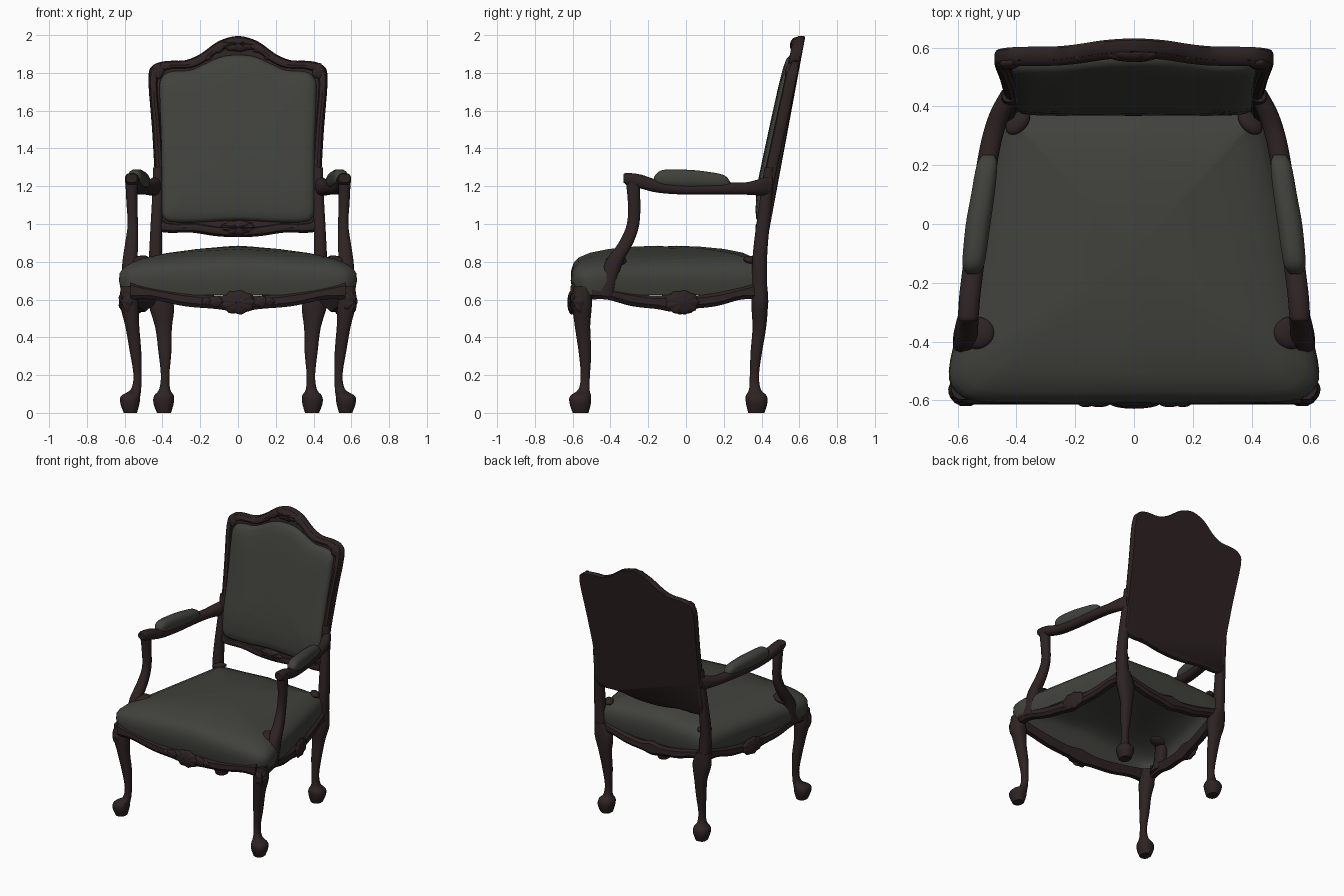
import bpy, bmesh, math
from mathutils import Vector, Matrix

if "Cube" in bpy.data.objects:
    bpy.data.objects.remove(bpy.data.objects["Cube"])


def material(name, rgb):
    m = bpy.data.materials.new(name)
    m.use_nodes = True
    m.diffuse_color = (*rgb, 1)
    m.node_tree.nodes["Principled BSDF"].inputs["Base Color"].default_value = (*rgb, 1)
    return m


WOOD = material("dark wood", (0.027, 0.0165, 0.0165))
FABRIC = material("grey green fabric", (0.052, 0.054, 0.045))
parts = []


def finish(name, bm, mat):
    bmesh.ops.recalc_face_normals(bm, faces=bm.faces)
    me = bpy.data.meshes.new(name)
    bm.to_mesh(me)
    bm.free()
    me.materials.append(mat)
    ob = bpy.data.objects.new(name, me)
    bpy.context.scene.collection.objects.link(ob)
    parts.append(ob)


def spline(pts, n, closed=False):
    """Smooth curve through points of any dimension."""
    pts = [Vector(p) for p in pts]
    k, out = len(pts), []
    for i in range(k if closed else k - 1):
        pick = lambda j: pts[j % k] if closed else pts[max(0, min(k - 1, j))]
        a, b, c, d = (pick(i + j) for j in (-1, 0, 1, 2))
        for s in range(n):
            t = s / n
            out.append(0.5 * (2 * b + (c - a) * t + (2 * a - 5 * b + 4 * c - d) * t * t
                              + (3 * b - a - 3 * c + d) * t ** 3))
    return out if closed else out + [pts[-1]]


def loft(name, rings, mat, loop=False, open_start=False):
    bm = bmesh.new()
    vs = [[bm.verts.new(p) for p in r] for r in rings]
    k = len(vs[0])
    for a, b in list(zip(vs, vs[1:])) + ([(vs[-1], vs[0])] if loop else []):
        for i in range(k):
            j = (i + 1) % k
            bm.faces.new((a[i], a[j], b[j], b[i]))
    if not loop:
        bm.faces.new(vs[-1])
        if not open_start:
            bm.faces.new(vs[0])
    finish(name, bm, mat)


def boxy(c):
    return math.copysign(abs(c) ** 0.8, c)


def limb(name, stations, mat, upright=True, side=1, sides=12):
    """Stations are x, y, z, half width, half depth (or half height)."""
    rings = []
    for x, y, z, a, b in spline(stations, 4):
        ring = []
        for i in range(sides):
            t = math.tau * (i + 0.5) / sides
            u, v = a * boxy(math.cos(t)), b * boxy(math.sin(t))
            ring.append((side * (x + u), y + (v if upright else 0), z + (0 if upright else v)))
        rings.append(ring)
    loft(name, rings, mat)


def carving(name, loc, normal, w, h, d, flutes=9):
    bm = bmesh.new()
    bmesh.ops.create_uvsphere(bm, u_segments=36, v_segments=10, radius=1)
    for v in bm.verts:
        f = 1 + 0.06 * math.cos(flutes * math.atan2(v.co.y, v.co.x)) if flutes else 1
        v.co = (v.co.x * w * f, v.co.y * h * f, v.co.z * d * f)
    q = Vector(normal).to_track_quat('Z', 'Y')
    bmesh.ops.transform(bm, verts=bm.verts, matrix=Matrix.Translation(loc) @ q.to_matrix().to_4x4())
    finish(name, bm, WOOD)


def outline(half, n):
    return spline(half + [(-x, y) for x, y in half[-2:0:-1]], n, True)


# Seat cushion: a domed shell, open underneath, falling away to both sides
seat = outline([(0, -.61), (.3, -.61), (.52, -.605), (.6, -.575), (.63, -.5), (.587, -.3), (.525, 0),
                (.483, .2), (.45, .35), (.42, .4), (.2, .4), (0, .4)], 4)
layers = [(.975, .625), (.985, .65), (1, .7), (.995, .755), (.97, .795), (.92, .822),
          (.8, .848), (.6, .868), (.35, .88), (.1, .885)]


def seat_point(p, s, z):
    fall = .035 * abs(p.x * s) / .6 * max(0, min(1, (z - .72) / .08))
    return (p.x * s, -.1 + (p.y + .1) * s, z - fall)


loft("seat_cushion", [[seat_point(p, s, z) for p in seat] for s, z in layers], FABRIC, open_start=True)

# Shaped rails below the seat
EDGE = spline([(-1, .60, .69), (-.8, .60, .665), (-.5, .565, .635), (-.2, .55, .62), (0, .535, .635),
               (.2, .55, .62), (.5, .565, .635), (.8, .60, .665), (1, .60, .69)], 4)


def rail(name, a, b):
    a, b = Vector(a), Vector(b)
    out = Vector((b.y - a.y, a.x - b.x)).normalized()
    rings = []
    for u, low, high in EDGE:
        p = a.lerp(b, (u + 1) / 2)
        section = [(0, low), (.016, low + .02), (.012, high - .015), (-.005, high), (-.04, high), (-.035, low)]
        rings.append([(p.x + out.x * o, p.y + out.y * o, z) for o, z in section])
    loft(name, rings, WOOD)


rail("front_rail", (-.57, -.598), (.57, -.598))
rail("left_rail", (.608, -.5), (.445, .38))
rail("right_rail", (-.445, .38), (-.608, -.5))
rail("back_rail", (.42, .4), (-.42, .4))
carving("front_rail_shell", (0, -.605, .585), (0, -1, 0), .09, .062, .022)


# Raked backrest
def back_y(z):
    return .46 + (z - 1.2) * (.215 if z > 1.2 else .085)


frame = outline([(0, .93), (.12, .936), (.25, .955), (.39, .955), (.45, 1.0), (.44, 1.2), (.455, 1.5),
                 (.475, 1.77), (.45, 1.84), (.38, 1.863), (.28, 1.867), (.2, 1.9), (.12, 1.958),
                 (.06, 1.985), (0, 1.995)], 3)
loft("back_board", [[(p.x * s, back_y(p.y) - d, 1.43 + (p.y - 1.43) * s) for p in frame]
                    for s, d in [(.99, 0), (1, .006), (1, .035), (.99, .045)]], WOOD)


# Raised moulding around the backrest
def moulding(p):
    ring = []
    for i in range(8):
        t = math.tau * i / 8
        s = .945 + .045 * math.cos(t)
        z = 1.45 + (p.y - 1.45) * s
        ring.append((p.x * s, back_y(z) - .04 - .02 * math.sin(t), z))
    return ring


loft("back_moulding", [moulding(p) for p in frame], WOOD, loop=True)

# Back upholstery
panel = outline([(0, 1.02), (.2, 1.01), (.34, 1.01), (.39, 1.03), (.405, 1.1), (.405, 1.4), (.415, 1.7),
                 (.405, 1.77), (.36, 1.805), (.25, 1.815), (.17, 1.85), (.09, 1.885), (0, 1.895)], 4)
cushion = [(1, .03), (1, .05), (.985, .064), (.95, .074), (.85, .081), (.6, .085), (.2, .086)]
loft("back_cushion", [[(p.x * s, back_y(1.43 + (p.y - 1.43) * s) - d, 1.43 + (p.y - 1.43) * s)
                       for p in panel] for s, d in cushion], FABRIC)
carving("crest_shell", (0, back_y(1.955) - .045, 1.95), (0, -1, .2), .09, .038, .025)
carving("lower_back_shell", (0, back_y(.98) - .045, .98), (0, -1, .1), .09, .04, .028)

# Paired parts
for side, label in ((1, "left"), (-1, "right")):
    limb(label + "_front_leg", [
        (.58, -.55, .67, .043, .048), (.575, -.55, .57, .05, .053), (.56, -.548, .46, .038, .042),
        (.542, -.535, .32, .031, .034), (.532, -.533, .2, .022, .025), (.54, -.54, .125, .028, .03),
        (.568, -.558, .09, .052, .057), (.572, -.56, .05, .052, .058), (.57, -.558, 0, .036, .043)],
        WOOD, side=side)
    limb(label + "_back_leg", [
        (.425, .39, .67, .046, .043), (.405, .39, .57, .068, .045), (.394, .388, .45, .045, .037),
        (.387, .372, .32, .035, .031), (.386, .362, .2, .023, .025), (.388, .365, .125, .03, .032),
        (.392, .372, .09, .054, .057), (.394, .374, .05, .055, .058), (.392, .372, 0, .038, .044)],
        WOOD, side=side)
    limb(label + "_back_stile", [
        (.425, .39, .6, .04, .042), (.436, .39, .8, .036, .04), (.434, .402, .95, .032, .037),
        (.425, .425, 1.15, .03, .032), (.425, .44, 1.3, .025, .025)], WOOD, side=side)
    limb(label + "_arm", [
        (.42, .455, 1.205, .03, .055), (.45, .39, 1.195, .036, .045), (.475, .32, 1.188, .036, .034),
        (.497, .22, 1.188, .036, .032), (.53, 0, 1.185, .037, .03), (.547, -.15, 1.2, .037, .035),
        (.558, -.24, 1.225, .037, .038), (.563, -.31, 1.238, .036, .033), (.564, -.33, 1.242, .03, .024)],
        WOOD, upright=False, side=side)
    limb(label + "_arm_pad", [
        (.495, .235, 1.21, .02, .012), (.5, .2, 1.225, .036, .035), (.514, .1, 1.232, .041, .048),
        (.53, 0, 1.237, .043, .052), (.542, -.1, 1.24, .041, .05), (.547, -.145, 1.24, .036, .038),
        (.549, -.17, 1.235, .018, .014)], FABRIC, upright=False, side=side)
    limb(label + "_arm_post", [
        (.564, -.285, 1.25, .034, .038), (.562, -.275, 1.12, .03, .034), (.557, -.28, 1.0, .028, .034),
        (.563, -.318, .9, .035, .04), (.573, -.38, .8, .04, .048), (.58, -.41, .7, .036, .046),
        (.578, -.44, .62, .035, .06)], WOOD, side=side)

    # Carved knees, side shells, crest corners and the wood spread around posts and stiles
    carving(label + "_side_rail_shell", (side * .53, -.02, .585), (side, .2, 0), .09, .062, .02)
    carving(label + "_front_knee", (side * .59, -.57, .59), (side, -1, 0), .045, .07, .038, 7)
    carving(label + "_back_knee", (side * .43, .395, .59), (side, 1, 0), .042, .068, .036, 7)
    carving(label + "_crest_leaf", (side * .425, back_y(1.8) - .045, 1.81), (0, -1, .2), .033, .043, .018, 5)
    carving(label + "_post_foot", (side * .535, -.37, .806), (side * .3, 0, 1), .055, .062, .022, 0)
    carving(label + "_stile_foot", (side * .395, .345, .81), (side * .2, .2, 1), .05, .032, .02, 0)
    for dx, r in ((.12, .03), (.165, .022)):
        carving(label + "_front_rail_leaf", (side * dx, -.608, .59), (0, -1, 0), r * 1.3, r, .014, 5)
    for dz, dx in ((1.945, .11), (1.905, .17)):
        carving(label + "_crest_scroll", (side * dx, back_y(dz) - .045, dz - .02), (0, -1, .2), .035, .02, .016, 5)

# Smooth shading with crisp edges
bpy.ops.object.select_all(action='DESELECT')
for ob in parts:
    ob.select_set(True)
bpy.context.view_layer.objects.active = parts[0]
bpy.ops.object.shade_smooth_by_angle(angle=math.radians(40))
